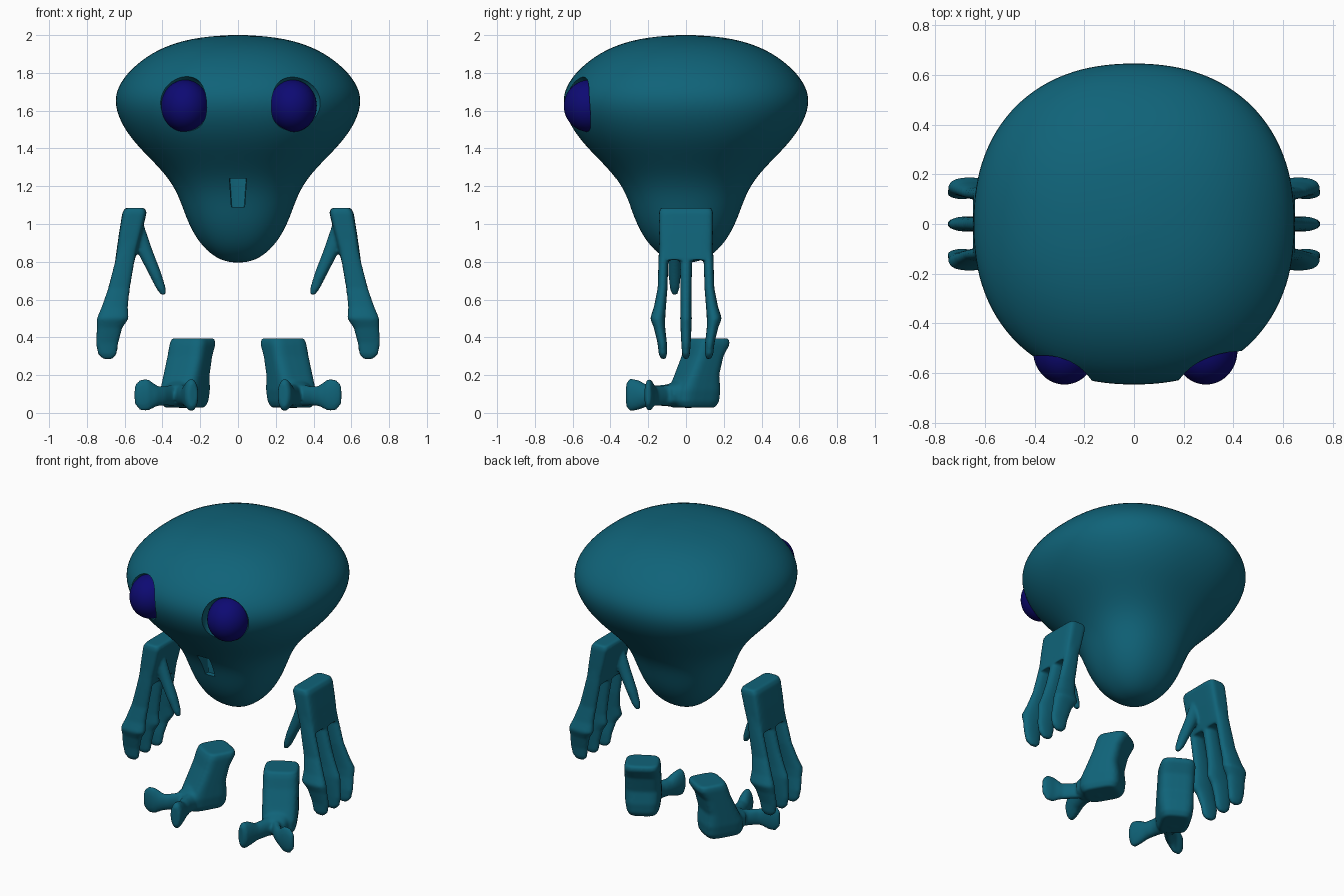
import bpy
import bmesh
from math import cos, sin, tau, radians, copysign
from mathutils import Vector

cube = bpy.data.objects.get("Cube")
if cube:
    bpy.data.objects.remove(cube, do_unlink=True)


def material(name, rgb):
    m = bpy.data.materials.new(name)
    m.use_nodes = True
    colour = (*rgb, 1)
    m.diffuse_color = colour
    m.node_tree.nodes["Principled BSDF"].inputs["Base Color"].default_value = colour
    return m


TEAL = material("teal skin", (0.005, 0.125, 0.19))
BLUE = material("dark blue eye", (0.004, 0.003, 0.17))
X, Y, Z = Vector((1, 0, 0)), Vector((0, 1, 0)), Vector((0, 0, 1))


def loft(bm, stations, u, v, power=2.0, sides=24):
    """Closed tube through (x, y, z, half size on u, half size on v)."""
    rings = []
    for x, y, z, a, b in stations:
        ring = []
        for i in range(sides):
            c, s = cos(tau * i / sides), sin(tau * i / sides)
            p = a * copysign(abs(c) ** (2 / power), c) * u
            q = b * copysign(abs(s) ** (2 / power), s) * v
            ring.append(bm.verts.new(Vector((x, y, z)) + p + q))
        rings.append(ring)
    for r0, r1 in zip(rings, rings[1:]):
        for i in range(sides):
            j = (i + 1) % sides
            bm.faces.new((r0[i], r0[j], r1[j], r1[i]))
    for ring in (rings[0], rings[-1]):
        bmesh.ops.poke(bm, faces=[bm.faces.new(ring)])


def make_object(name, bm, mat, mirrored=False):
    if mirrored:
        bmesh.ops.scale(bm, vec=(-1, 1, 1), verts=bm.verts)
    bmesh.ops.recalc_face_normals(bm, faces=bm.faces)
    mesh = bpy.data.meshes.new(name)
    bm.to_mesh(mesh)
    bm.free()
    mesh.materials.append(mat)
    ob = bpy.data.objects.new(name, mesh)
    bpy.context.collection.objects.link(ob)
    return ob


def finish(ob, angle=40):
    """Apply the modifiers and shade smooth."""
    bpy.ops.object.select_all(action="DESELECT")
    ob.select_set(True)
    bpy.context.view_layer.objects.active = ob
    bpy.ops.object.convert(target="MESH")
    bpy.ops.object.shade_smooth_by_angle(angle=radians(angle))


def blend(ob, iterations=5):
    """Fuse overlapping pieces into one soft skin."""
    r = ob.modifiers.new("fuse", "REMESH")
    r.mode = "VOXEL"
    r.voxel_size = 0.009
    s = ob.modifiers.new("soften", "SMOOTH")
    s.factor = 0.5
    s.iterations = iterations
    finish(ob, 60)


def ball(name, centre, radii, mat):
    bm = bmesh.new()
    bmesh.ops.create_uvsphere(bm, u_segments=40, v_segments=24, radius=1)
    bmesh.ops.scale(bm, vec=radii, verts=bm.verts)
    bmesh.ops.translate(bm, vec=centre, verts=bm.verts)
    return make_object(name, bm, mat)


# Head: wide dome narrowing to a round chin
profile = [(0.06, 2.0), (0.25, 1.985), (0.42, 1.93), (0.545, 1.845), (0.63, 1.75),
           (0.66, 1.655), (0.632, 1.55), (0.56, 1.44), (0.46, 1.34), (0.375, 1.25),
           (0.32, 1.16), (0.285, 1.06), (0.248, 0.97), (0.19, 0.88), (0.11, 0.815),
           (0.04, 0.797)]
bm = bmesh.new()
loft(bm, [(0, 0, z, r, r) for r, z in profile], X, Y, 2.25, 32)
head = make_object("head", bm, TEAL)
sub = head.modifiers.new("subdivide", "SUBSURF")
sub.levels = sub.render_levels = 2

# Eye sockets and mouth are cut out of the head
cutters = [ball("socket_cutter_left", (0.31, -0.575, 1.635), (0.15, 0.12, 0.15), TEAL),
           ball("socket_cutter_right", (-0.285, -0.575, 1.635), (0.135, 0.12, 0.15), TEAL)]
bm = bmesh.new()
loft(bm, [(0, -0.38, 1.09, 0.035, 0.12), (0, -0.38, 1.24, 0.045, 0.12)], X, Y, 20, 32)
cutters.append(make_object("mouth_cutter", bm, TEAL))
for c in cutters:
    c.hide_render = True
    cut = head.modifiers.new("cut", "BOOLEAN")
    cut.operation = "DIFFERENCE"
    cut.object = c
finish(head)
for c in cutters:
    bpy.data.objects.remove(c, do_unlink=True)

# Eyes
for side, x in (("left", 0.29), ("right", -0.28)):
    eye = ball("eye_" + side, (x, -0.51, 1.625), (0.127, 0.137, 0.138), BLUE)
    finish(eye)

# Finger shape: height, x centre, x half width
finger = [(0.95, 0.57, 0.05), (0.8, 0.6, 0.052), (0.66, 0.63, 0.058), (0.56, 0.653, 0.07),
          (0.5, 0.663, 0.085), (0.45, 0.68, 0.068), (0.37, 0.693, 0.06), (0.31, 0.692, 0.05),
          (0.285, 0.69, 0.025)]
# Sideways centre and half width along the outer and middle fingers
outer_y = [0.11, 0.12, 0.124, 0.138, 0.15, 0.14, 0.126, 0.122, 0.12]
outer_w = [0.03, 0.026, 0.026, 0.032, 0.04, 0.03, 0.025, 0.022, 0.012]
middle_w = [0.04, 0.032, 0.03, 0.029, 0.031, 0.029, 0.025, 0.021, 0.012]


def hand(name, mirrored):
    bm = bmesh.new()
    # Flat palm
    loft(bm, [(0.545, 0, 1.085, 0.052, 0.135), (0.548, 0, 1.06, 0.064, 0.143),
              (0.57, 0, 0.95, 0.06, 0.142), (0.598, 0, 0.81, 0.052, 0.138)], X, Y, 6, 40)
    # Three fingers with thick knuckles
    for k in (-1, 0, 1):
        widths = outer_w if k else middle_w
        loft(bm, [(x, k * y, z, a, w) for (z, x, a), y, w in zip(finger, outer_y, widths)],
             X, Y, 2.3)
    # Thumb
    loft(bm, [(0.55, -0.06, 1.0, 0.05, 0.034), (0.495, -0.06, 0.86, 0.043, 0.034),
              (0.44, -0.06, 0.74, 0.034, 0.034), (0.408, -0.06, 0.66, 0.026, 0.026),
              (0.395, -0.06, 0.625, 0.014, 0.014)], X, Y)
    blend(make_object(name, bm, TEAL, mirrored))


# Foot heading turned outwards
forward = Vector((0.5, -0.866, 0))
across = Vector((0.866, 0.5, 0))


def foot(name, mirrored):
    bm = bmesh.new()
    # Ankle block: forward offset, height, half length, half width
    block = [(-0.055, 0.395, 0.09, 0.1), (-0.05, 0.365, 0.1, 0.108), (-0.02, 0.3, 0.09, 0.108),
             (0.015, 0.2, 0.1, 0.108), (0.03, 0.12, 0.125, 0.108), (0.035, 0.06, 0.125, 0.1),
             (0.035, 0.028, 0.105, 0.085)]
    stations = []
    for f, z, length, width in block:
        p = Vector((0.265, 0.07, z)) + f * forward
        stations.append((*p, width, length))
    loft(bm, stations, across, forward, 4, 32)
    # Instep joining the block to the toes
    loft(bm, [(0.29, 0.02, 0.11, 0.1, 0.085), (0.32, -0.05, 0.1, 0.085, 0.07),
              (0.345, -0.1, 0.095, 0.06, 0.05)], across, Z, 2.5)
    # Outer and inner toes ending in tall paddles
    loft(bm, [(0.31, -0.04, 0.095, 0.06, 0.06), (0.385, -0.135, 0.09, 0.04, 0.052),
              (0.43, -0.175, 0.09, 0.03, 0.055), (0.475, -0.193, 0.095, 0.028, 0.085),
              (0.515, -0.197, 0.095, 0.024, 0.085), (0.548, -0.2, 0.095, 0.014, 0.05)], Y, Z)
    loft(bm, [(0.3, -0.03, 0.095, 0.06, 0.065), (0.285, -0.14, 0.092, 0.042, 0.055),
              (0.27, -0.2, 0.09, 0.04, 0.055), (0.255, -0.255, 0.095, 0.04, 0.08),
              (0.245, -0.295, 0.095, 0.038, 0.088), (0.238, -0.314, 0.095, 0.025, 0.065)],
         Vector((0.95, -0.3, 0)), Z)
    blend(make_object(name, bm, TEAL, mirrored))


for side, mirrored in (("left", False), ("right", True)):
    hand("hand_" + side, mirrored)
    foot("foot_" + side, mirrored)
